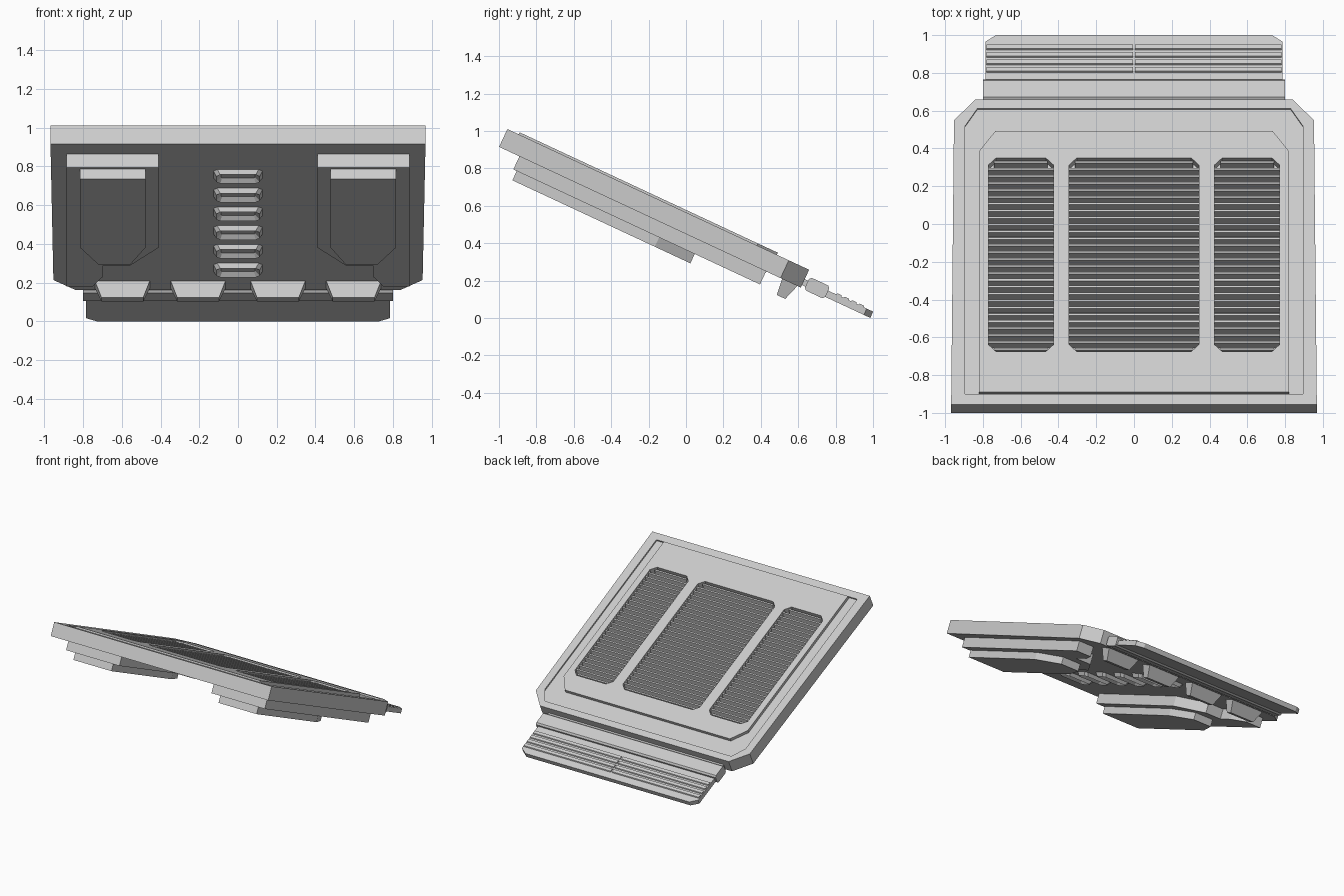
import bpy, bmesh, math
from mathutils import Matrix

if "Cube" in bpy.data.objects:
    bpy.data.objects.remove(bpy.data.objects["Cube"])

# Everything is drawn flat as (x, u, n): u runs down the slope, n is height above
# the slab's top face. TILT then leans it by 25 degrees.
TILT = Matrix.Translation((0, -0.955, 1.01)) @ Matrix.Rotation(math.radians(-25), 4, 'X')


def loft(bm, rings):
    """Closed solid through rings of equal point count; returns the first cap."""
    vs = [[bm.verts.new(p) for p in r] for r in rings]
    k = len(rings[0])
    for a, b in zip(vs, vs[1:]):
        for i in range(k):
            j = (i + 1) % k
            bm.faces.new((a[i], a[j], b[j], b[i]))
    bm.faces.new(vs[-1])
    return bm.faces.new(vs[0][::-1])


def prism(bm, pts, n0, n1):
    return loft(bm, [[(x, u, n) for x, u in pts] for n in (n0, n1)])


def rect(x0, x1, u0, u1):
    return [(x0, u0), (x1, u0), (x1, u1), (x0, u1)]


def octagon(x0, x1, u0, u1, c):
    return [(x0 + c, u0), (x1 - c, u0), (x1, u0 + c), (x1, u1 - c),
            (x1 - c, u1), (x0 + c, u1), (x0, u1 - c), (x0, u0 + c)]


def sym(half):
    """Mirror a right-hand half outline to a full one."""
    return half + [(-x, u) for x, u in reversed(half)]


def finish(name, bm):
    bmesh.ops.recalc_face_normals(bm, faces=bm.faces)
    bmesh.ops.transform(bm, matrix=TILT, verts=bm.verts)
    me = bpy.data.meshes.new(name)
    bm.to_mesh(me)
    bm.free()
    ob = bpy.data.objects.new(name, me)
    bpy.context.collection.objects.link(ob)
    return ob


def plate(name, pts, n0, n1):
    bm = bmesh.new()
    prism(bm, pts, n0, n1)
    return finish(name, bm)


def cut(ob, cutter):
    m = ob.modifiers.new("cut", 'BOOLEAN')
    m.operation, m.solver, m.object = 'DIFFERENCE', 'EXACT', cutter
    dg = bpy.context.evaluated_depsgraph_get()
    me = bpy.data.meshes.new_from_object(ob.evaluated_get(dg))
    ob.modifiers.clear()
    ob.data = me


# Main slab with a shallow recess, and the raised panel in it
slab = plate("slab", sym([(.968, 0), (.953, 1.66), (.84, 1.78)]), -.105, 0)
recess = plate("recess_cutter", sym([(.894, .06), (.894, 1.627), (.83, 1.727)]), -.012, .05)
cut(slab, recess)
panel = plate("panel", sym([(.82, .066), (.82, 1.473), (.735, 1.59)]), -.013, .012)

# Three vent windows cut through the panel into the slab
U0, U1 = .303, 1.434
windows = [(-.77, -.427), (-.343, .343), (.427, .77)]
bm = bmesh.new()
for x0, x1 in windows:
    prism(bm, octagon(x0, x1, U0, U1, .04), -.045, .05)
window_cutter = finish("window_cutter", bm)
cut(panel, window_cutter)
cut(slab, window_cutter)
for c in (recess, window_cutter):
    bpy.data.objects.remove(c)

# Vent slats
bm = bmesh.new()
COUNT = 28
pitch = (U1 - U0) / COUNT
for x0, x1 in windows:
    for i in range(COUNT):
        u = U0 + pitch * (i + .2)
        inset = .03 if i in (0, COUNT - 1) else 0
        prof = [(u, -.046), (u + .006, .002), (u + .018, .002), (u + .026, -.046)]
        loft(bm, [[(x, a, n) for a, n in prof] for x in (x0 + inset, x1 - inset)])
finish("vent_slats", bm)

# Two-step pads under each side
outer = [(.41, .12), (.885, .12), (.885, 1.575), (.75, 1.575),
         (.696, 1.45), (.696, 1.318), (.557, 1.318), (.41, 1.10)]
inner = [(.477, .14), (.816, .14), (.816, .98), (.72, 1.19), (.557, 1.19), (.477, .98)]
for s, side in ((-1, "left"), (1, "right")):
    plate(side + "_outer_pad", [(s * x, u) for x, u in outer], -.182, -.104)
    plate(side + "_inner_pad", [(s * x, u) for x, u in inner], -.237, -.181)

# Row of hollowed louvers under the middle
bm = bmesh.new()
for i in range(6):
    u = .308 + .229 * i
    low = octagon(-.112, .112, u + .006, u + .114, .02)
    high = octagon(-.127, .127, u, u + .125, .02)
    cap = loft(bm, [[(x, v, -.133) for x, v in low], [(x, v, -.104) for x, v in high]])
    bm.normal_update()
    bmesh.ops.inset_individual(bm, faces=[cap], thickness=.025, depth=-.022)
finish("under_louvers", bm)

# Four tapered feet near the lower edge
bm = bmesh.new()
for x in (-.597, -.206, .206, .597):
    loft(bm, [[(a, u, -.195) for a, u in rect(x - .108, x + .108, 1.68, 1.73)],
              [(a, u, -.104) for a, u in rect(x - .142, x + .142, 1.67, 1.76)]])
finish("feet", bm)

# Hinge bar with bevelled section, and the strip joining it to the slab
prof = [(1.80, -.045), (1.812, -.033), (1.908, -.033), (1.92, -.045),
        (1.92, -.095), (1.908, -.108), (1.812, -.108), (1.80, -.095)]
bm = bmesh.new()
loft(bm, [[(x, u, n) for u, n in prof] for x in (-.8, .8)])
finish("hinge_bar", bm)
plate("hinge_link", rect(-.78, .78, 1.77, 1.81), -.09, -.055)

# Tail plate with ridges split at the centre
plate("tail_plate", sym([(.785, 1.91), (.785, 2.147), (.73, 2.185)]), -.095, -.058)
bm = bmesh.new()
for i in range(4):
    u = 1.965 + .044 * i
    prof = [(u, -.06), (u + .005, -.05), (u + .029, -.05), (u + .034, -.06)]
    for s in (-1, 1):
        loft(bm, [[(x * s, a, n) for a, n in prof] for x in (.006, .78)])
finish("tail_ridges", bm)
